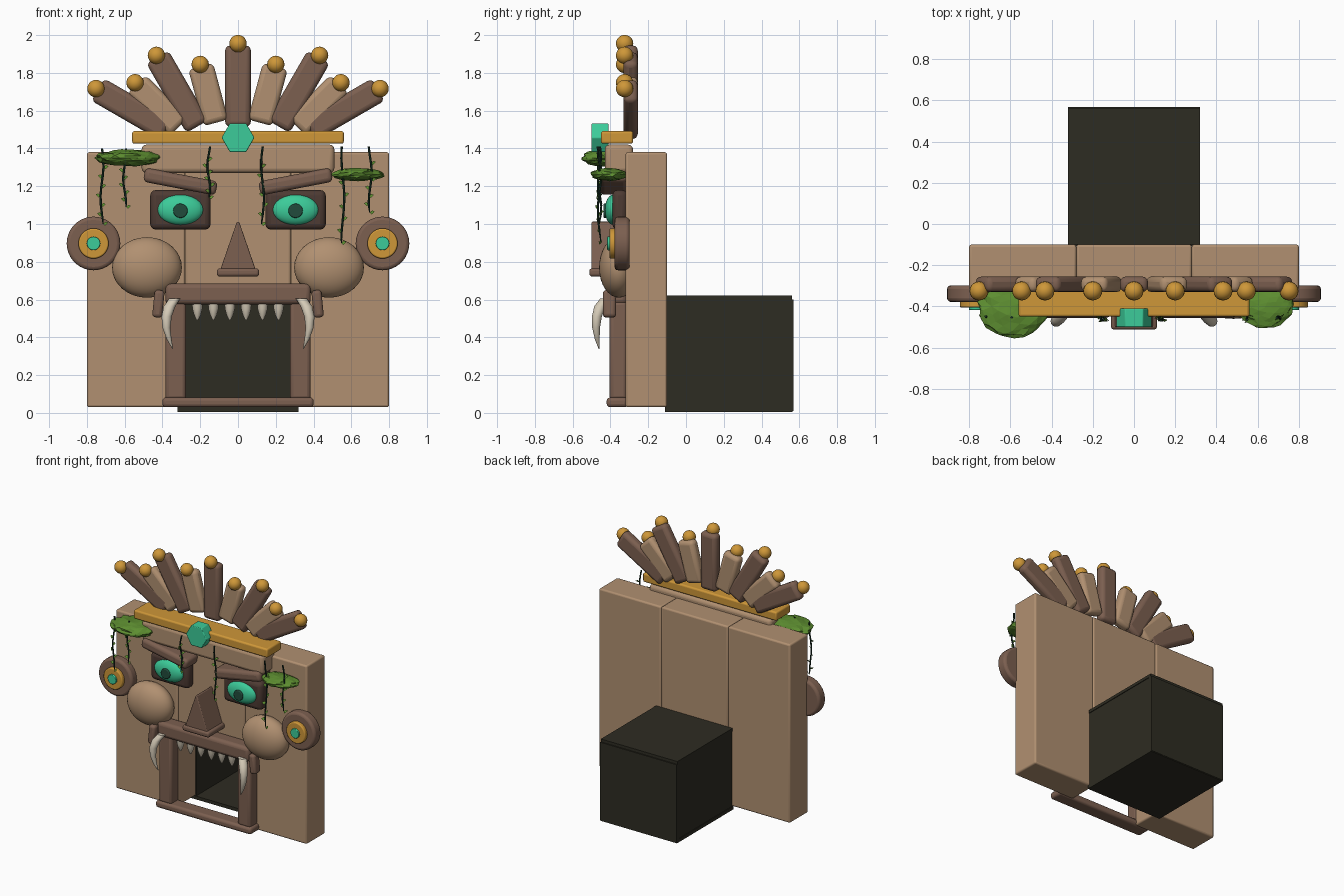
import bpy, bmesh, math, random
from mathutils import Matrix, Vector

if "Cube" in bpy.data.objects:
    bpy.data.objects.remove(bpy.data.objects["Cube"])

random.seed(4)


def material(name, *rgb):
    m = bpy.data.materials.new(name)
    m.diffuse_color = (*rgb, 1)
    m.use_nodes = True
    m.node_tree.nodes["Principled BSDF"].inputs["Base Color"].default_value = m.diffuse_color
    return m


SAND = material("sandstone", 0.44, 0.28, 0.165)
BROWN = material("brown_stone", 0.20, 0.115, 0.08)
SOCKET = material("dark_brown", 0.075, 0.043, 0.033)
GOLD = material("gold", 0.62, 0.31, 0.04)
JADE = material("jade", 0.045, 0.60, 0.32)
PUPIL = material("dark_jade", 0.015, 0.07, 0.045)
MOSS = material("moss_green", 0.11, 0.27, 0.03)
VINE = material("vine_green", 0.01, 0.035, 0.02)
DARK = material("tunnel_black", 0.027, 0.025, 0.016)
IVORY = material("ivory", 0.66, 0.59, 0.47)


def finish(name, bm, mat, smooth=True, bevel=0.0, matrix=None):
    me = bpy.data.meshes.new(name)
    bmesh.ops.recalc_face_normals(bm, faces=bm.faces)
    bm.to_mesh(me)
    bm.free()
    me.materials.append(mat)
    if smooth:
        me.shade_smooth()
        me.set_sharp_from_angle(angle=math.radians(35))
    ob = bpy.data.objects.new(name, me)
    bpy.context.collection.objects.link(ob)
    if matrix:
        ob.matrix_world = matrix
    if bevel:
        b = ob.modifiers.new("rounded_edges", 'BEVEL')
        b.width, b.segments = bevel, 3
    return ob


def box(name, x, y, z, mat, bevel=0.012, tilt=0.0):
    """Box from (min, max) ranges, turned about its centre in the front plane."""
    lo, hi = zip(x, y, z)
    lo, hi = Vector(lo), Vector(hi)
    bm = bmesh.new()
    bmesh.ops.create_cube(bm, size=1, matrix=Matrix.Diagonal((*(hi - lo), 1)))
    place = Matrix.Translation((lo + hi) / 2) @ Matrix.Rotation(tilt, 4, 'Y')
    return finish(name, bm, mat, bevel=bevel, matrix=place)


def ball(name, c, r, mat, seg=24):
    bm = bmesh.new()
    bmesh.ops.create_uvsphere(bm, u_segments=seg, v_segments=seg // 2, radius=1)
    return finish(name, bm, mat, matrix=Matrix.Translation(c) @ Matrix.Diagonal((*r, 1)))


def disc(name, x, z, y0, y1, r, mat, sides=32, bevel=0.0, spin=0.0):
    """Cylinder along y."""
    bm = bmesh.new()
    bmesh.ops.create_cone(bm, cap_ends=True, segments=sides, radius1=r, radius2=r, depth=y1 - y0)
    place = (Matrix.Translation((x, (y0 + y1) / 2, z)) @ Matrix.Rotation(math.pi / 2, 4, 'X')
             @ Matrix.Rotation(spin, 4, 'Z'))
    return finish(name, bm, mat, bevel=bevel, matrix=place)


def tube(name, pts, radii, mat, sides=10):
    """Tapered tube swept down through mostly vertical points."""
    bm = bmesh.new()
    rings = []
    for p, r in zip(pts, radii):
        rings.append([bm.verts.new((p[0] + r * math.cos(a), p[1] + r * math.sin(a), p[2]))
                      for a in (math.tau * i / sides for i in range(sides))])
    for a, b in zip(rings, rings[1:]):
        for i in range(sides):
            j = (i + 1) % sides
            bm.faces.new((a[i], a[j], b[j], b[i]))
    bm.faces.new(rings[0])
    bm.faces.new(rings[-1])
    return finish(name, bm, mat)


# Wall slabs around the doorway
box("wall_centre", (-0.28, 0.28), (-0.32, -0.10), (0.60, 1.38), SAND)
for s, side in ((-1, "left"), (1, "right")):
    box("wall_" + side, sorted((s * 0.28, s * 0.80)), (-0.32, -0.10), (0.03, 1.38), SAND)
    box("tunnel_wall_" + side, sorted((s * 0.275, s * 0.315)), (-0.105, 0.56), (0.03, 0.60), DARK, 0)

# Tunnel behind the mouth
box("tunnel_floor", (-0.32, 0.32), (-0.11, 0.565), (0.005, 0.03), DARK, 0)
box("tunnel_roof", (-0.32, 0.32), (-0.10, 0.56), (0.60, 0.622), DARK, 0)
box("tunnel_back", (-0.32, 0.32), (0.535, 0.568), (0.01, 0.60), DARK, 0)

# Mouth frame and forehead
box("upper_lip", (-0.385, 0.385), (-0.425, -0.31), (0.575, 0.685), BROWN, 0.025)
box("lower_lip", (-0.40, 0.40), (-0.42, -0.31), (0.03, 0.082), BROWN, 0.018)
box("forehead", (-0.51, 0.51), (-0.43, -0.28), (1.27, 1.42), SAND, 0.025)
box("crown_band", (-0.56, 0.56), (-0.45, -0.28), (1.425, 1.492), GOLD, 0.012)
disc("crown_gem", 0, 1.457, -0.50, -0.41, 0.087, JADE, 6, 0.005, math.pi / 6)

# Nose wedge with a bar under it
bm = bmesh.new()
outline = ((-0.10, 0.74), (0.10, 0.74), (0.006, 1.012), (-0.006, 1.012))
face = bm.faces.new([bm.verts.new((x, -0.50, z)) for x, z in outline])
ext = bmesh.ops.extrude_face_region(bm, geom=[face])
bmesh.ops.translate(bm, verts=[v for v in ext["geom"] if isinstance(v, bmesh.types.BMVert)],
                    vec=(0, 0.19, 0))
finish("nose", bm, BROWN, bevel=0.006)
box("nose_base", (-0.112, 0.112), (-0.512, -0.31), (0.722, 0.765), BROWN, 0.015)

for s, side in ((-1, "left"), (1, "right")):
    def xr(a, b):
        return sorted((s * a, s * b))

    # Jambs and the small fang sockets
    box("mouth_jamb_" + side, xr(0.275, 0.385), (-0.405, -0.31), (0.07, 0.59), BROWN, 0.02)
    box("jowl_" + side, xr(0.395, 0.448), (-0.44, -0.37), (0.505, 0.65), BROWN, 0.018, s * -0.1)

    # Eyes and brows
    box("eye_socket_" + side, xr(0.145, 0.465), (-0.39, -0.31), (0.97, 1.18), SOCKET, 0.03)
    ball("eye_" + side, (s * 0.305, -0.385, 1.075), (0.122, 0.045, 0.08), JADE)
    disc("pupil_" + side, s * 0.305, 1.07, -0.438, -0.40, 0.038, PUPIL, 24, 0.006)
    box("brow_" + side, xr(0.11, 0.50), (-0.455, -0.31), (1.187, 1.262), BROWN, 0.024, -s * 0.19)

    # Cheeks and ear discs
    ball("cheek_" + side, (s * 0.482, -0.355, 0.77), (0.185, 0.105, 0.16), SAND, 32)
    disc("ear_" + side, s * 0.765, 0.897, -0.378, -0.298, 0.142, BROWN, 36, 0.018)
    disc("ear_ring_" + side, s * 0.765, 0.897, -0.405, -0.37, 0.08, GOLD, 32, 0.008)
    disc("ear_jewel_" + side, s * 0.765, 0.897, -0.417, -0.40, 0.036, JADE, 20, 0.004)

    # Curved tusk
    path = ((0.335, -0.425, 0.605), (0.362, -0.455, 0.565), (0.378, -0.472, 0.51),
            (0.379, -0.476, 0.45), (0.365, -0.47, 0.39), (0.345, -0.46, 0.338))
    tube("tusk_" + side, [(s * x, y, z) for x, y, z in path],
         (0.03, 0.031, 0.027, 0.021, 0.013, 0.002), IVORY, 14)

    # Upper teeth
    for i, x in enumerate((0.043, 0.13, 0.215)):
        tube(f"tooth_{side}_{i}", [(s * x, -0.38, z) for z in (0.585, 0.55, 0.52, 0.492)],
             (0.029, 0.026, 0.018, 0.005), IVORY, 12)

# Headdress feathers in a fan, tipped with gold beads
fan = ((0, 1.955, 0.43, BROWN), (0.20, 1.845, 0.31, SAND), (0.432, 1.893, 0.425, BROWN),
       (0.545, 1.748, 0.32, SAND), (0.752, 1.717, 0.425, BROWN))
for i, (x, z, length, mat) in enumerate(fan):
    for s in ((1,) if i == 0 else (-1, 1)):
        a = s * math.radians(15 * i)
        d = length / 2 + 0.01
        cx, cz = s * x - math.sin(a) * d, z - math.cos(a) * d
        box("feather", (cx - 0.068, cx + 0.068), (-0.33, -0.255),
            (cz - length / 2, cz + length / 2), mat, 0.027, a)
        ball("feather_bead", (s * x, -0.325, z), (0.046,) * 3, GOLD, 20)

# Moss clumps: faceted, flattened, ragged
for name, c, r in (("moss_left", (-0.58, -0.42, 1.35), (0.175, 0.135, 0.045)),
                   ("moss_right", (0.635, -0.405, 1.262), (0.14, 0.10, 0.034))):
    bm = bmesh.new()
    bmesh.ops.create_icosphere(bm, subdivisions=3, radius=1)
    for v in bm.verts:
        v.co *= random.uniform(0.9, 1.06)
        v.co.x *= 1 + 0.12 * v.co.y
    finish(name, bm, MOSS, smooth=False,
           matrix=Matrix.Translation(c) @ Matrix.Diagonal((*r, 1)))

# Hanging vines with little leaves
vines = ((-0.72, 1.40, 1.0), (-0.60, 1.40, 1.09), (-0.155, 1.41, 1.14),
         (0.13, 1.41, 1.0), (0.555, 1.41, 0.90), (0.70, 1.41, 1.06))
for k, (x, top, low) in enumerate(vines):
    pts = [(x + 0.008 * math.sin(t * 0.9 + k), -0.458 + 0.01 * math.cos(t + k),
            top + (low - top) * t / 8) for t in range(9)]
    tube(f"vine_{k}", pts, [0.006] * 8 + [0.003], VINE, 6)
    bm = bmesh.new()
    for t, p in enumerate(pts[2:]):
        side = -1 if t % 2 else 1
        dy = random.uniform(-0.015, 0.015)
        quad = ((0, 0, 0), (0.010, -0.008, -0.010), (0.026, dy, 0.006), (0.013, 0.006, 0.012))
        bm.faces.new([bm.verts.new((p[0] + side * a, p[1] + b, p[2] + c)) for a, b, c in quad])
    finish(f"vine_leaves_{k}", bm, MOSS, smooth=False)
